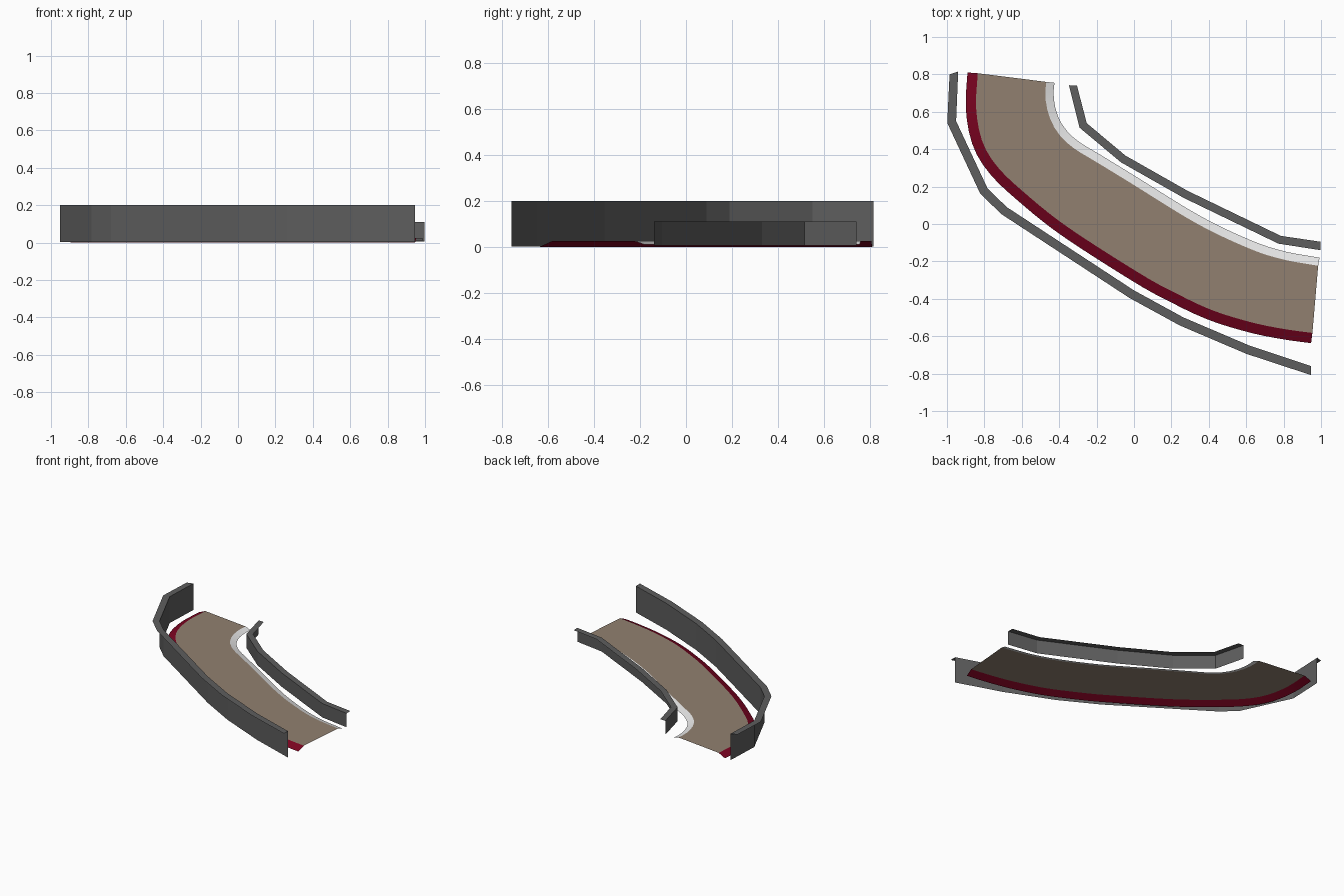
import bpy, bmesh
from mathutils import Vector

if "Cube" in bpy.data.objects:
    bpy.data.objects.remove(bpy.data.objects["Cube"])


def material(name, rgb):
    m = bpy.data.materials.new(name)
    m.diffuse_color = (*rgb, 1)
    m.use_nodes = True
    m.node_tree.nodes["Principled BSDF"].inputs["Base Color"].default_value = m.diffuse_color
    return m


brown = material("brown road", (0.283, 0.216, 0.162))
red = material("dark red kerb", (0.2, 0.001, 0.015))
white = material("white kerb", (0.85, 0.85, 0.85))
grey = material("grey barrier", (0.112, 0.112, 0.112))


def smooth_path(pts, count=40):
    """Catmull-Rom through the points, resampled to equal steps."""
    p = [Vector(q) for q in pts]
    p = [2 * p[0] - p[1]] + p + [2 * p[-1] - p[-2]]
    fine = []
    for i in range(1, len(p) - 2):
        a, b, c, d = p[i - 1:i + 3]
        for k in range(20):
            t = k / 20
            fine.append(0.5 * (2 * b + (c - a) * t + (2 * a - 5 * b + 4 * c - d) * t * t
                               + (3 * b - a - 3 * c + d) * t ** 3))
    fine.append(p[-2])
    dist = [0]
    for a, b in zip(fine, fine[1:]):
        dist.append(dist[-1] + (b - a).length)
    out, j = [], 0
    for i in range(count + 1):
        s = dist[-1] * i / count
        while j < len(fine) - 2 and dist[j + 1] < s:
            j += 1
        out.append(fine[j].lerp(fine[j + 1], (s - dist[j]) / (dist[j + 1] - dist[j])))
    return out


def offset(path, d):
    """Shift a path to its left by d, with mitred corners."""
    out = []
    for i, p in enumerate(path):
        a = (p - path[i - 1]).normalized() if i else None
        b = (path[i + 1] - p).normalized() if i < len(path) - 1 else None
        a, b = a or b, b or a
        n1, n2 = Vector((-a.y, a.x)), Vector((-b.y, b.x))
        n = (n1 + n2).normalized()
        out.append(p + n * d / n.dot(n1))
    return out


def strips(name, rows, mat, smooth=False):
    """Sheet joining successive rails, each rail = (path, height)."""
    bm = bmesh.new()
    v = [[bm.verts.new((p.x, p.y, z)) for p in path] for path, z in rows]
    for r, s in zip(v, v[1:]):
        for i in range(len(r) - 1):
            bm.faces.new((r[i], r[i + 1], s[i + 1], s[i])).smooth = smooth
    # Ledges, road and kerbs face upwards
    bmesh.ops.recalc_face_normals(bm, faces=bm.faces)
    if max(bm.faces, key=lambda f: abs(f.normal.z)).normal.z < 0:
        bmesh.ops.reverse_faces(bm, faces=bm.faces)
    me = bpy.data.meshes.new(name)
    bm.to_mesh(me)
    bm.free()
    me.materials.append(mat)
    ob = bpy.data.objects.new(name, me)
    bpy.context.collection.objects.link(ob)


# Road edges, running from back left to front right
outer = smooth_path([(-.89, .81), (-.90, .64), (-.882, .49), (-.84, .37), (-.765, .262),
                     (-.65, .15), (-.4, -.052), (0, -.31), (.2, -.42), (.4, -.513),
                     (.617, -.58), (.8, -.617), (.947, -.637)])
inner = smooth_path([(-.425, .755), (-.43, .68), (-.41, .585), (-.365, .505), (-.295, .44),
                     (-.18, .37), (0, .26), (.35, .045), (.62, -.085), (.8, -.145), (.992, -.18)])
outer_top = offset(outer, .055)
inner_top = offset(inner, -.044)

# Flat road with a sloping kerb along each side
strips("road_surface", [(outer_top, .025), (inner_top, .025)], brown)
strips("outer_kerb", [(outer, 0), (outer_top, .025)], red, True)
strips("inner_kerb", [(inner_top, .025), (inner, .01)], white, True)

# Barriers: upright sheet facing the road, flat ledge pointing away
wall_out = [Vector(p) for p in [(-.94, .815), (-.951, .55), (-.783, .19), (-.68, .09),
                                (0, -.355), (.265, -.5), (.617, -.65), (.947, -.76)]]
wall_in = [Vector(p) for p in [(-.348, .742), (-.291, .515), (-.07, .33), (.265, .14),
                               (.772, -.105), (.998, -.14)]]
ledge_out = offset(wall_out, -.047)
ledge_in = offset(wall_in, .043)
ledge_out[0] = Vector((-.986, .80))
ledge_out[-1] = Vector((.947, -.808))
ledge_in[0] = Vector((-.305, .74))
ledge_in[-1] = Vector((.998, -.095))
strips("outer_barrier", [(wall_out, .002), (wall_out, .2), (ledge_out, .2)], grey)
strips("inner_barrier", [(wall_in, .006), (wall_in, .11), (ledge_in, .11)], grey)
